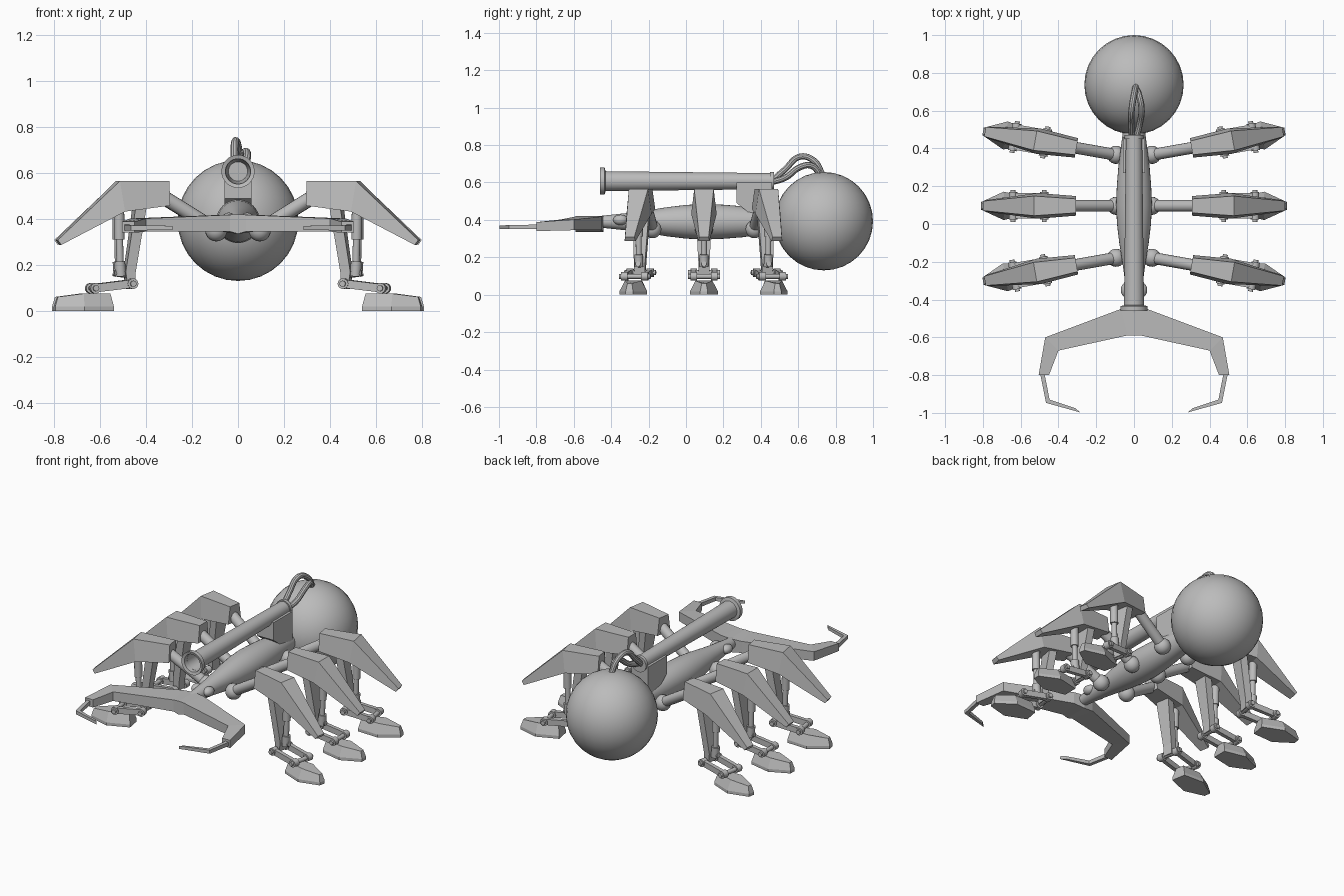
import bpy, bmesh, math
from mathutils import Matrix, Vector

if "Cube" in bpy.data.objects:
    bpy.data.objects.remove(bpy.data.objects["Cube"])

GREY = (0.5, 0.5, 0.5, 1)
mat = bpy.data.materials.new("plain grey")
mat.use_nodes = True
mat.diffuse_color = GREY
mat.node_tree.nodes["Principled BSDF"].inputs["Base Color"].default_value = GREY


def finish(name, bm, mirror=False, matrix=None, smooth=True):
    if matrix:
        bm.transform(matrix)
    bmesh.ops.recalc_face_normals(bm, faces=bm.faces)
    me = bpy.data.meshes.new(name)
    bm.to_mesh(me)
    bm.free()
    me.materials.append(mat)
    if smooth:
        me.shade_smooth()
        me.set_sharp_from_angle(angle=math.radians(35))
    ob = bpy.data.objects.new(name, me)
    bpy.context.collection.objects.link(ob)
    if mirror:
        ob.modifiers.new("Mirror", 'MIRROR')
    return ob


def loft(bm, sections, cap_start=True):
    """Skin rings of equal point count and cap the ends."""
    rings = [[bm.verts.new(p) for p in s] for s in sections]
    n = len(rings[0])
    for a, b in zip(rings, rings[1:]):
        for i in range(n):
            j = (i + 1) % n
            bm.faces.new((a[i], a[j], b[j], b[i]))
    if cap_start:
        bm.faces.new(rings[0])
    bm.faces.new(rings[-1])


def rod(bm, p, q, r1, r2=None, seg=16):
    p, q = Vector(p), Vector(q)
    d = q - p
    m = Matrix.Translation((p + q) / 2) @ d.to_track_quat('Z', 'Y').to_matrix().to_4x4()
    bmesh.ops.create_cone(bm, cap_ends=True, segments=seg, radius1=r1,
                          radius2=r1 if r2 is None else r2, depth=d.length, matrix=m)


def ball(bm, centre, scale, seg=32):
    m = Matrix.Translation(centre) @ Matrix.Diagonal((*scale, 1))
    bmesh.ops.create_uvsphere(bm, u_segments=seg, v_segments=seg // 2, radius=1, matrix=m)


def lathe(name, profile, z, seg=32):
    """Turn (y, radius) points about a lengthwise axis at height z."""
    bm = bmesh.new()
    loft(bm, [[(r * math.cos(2 * math.pi * k / seg), y, z + r * math.sin(2 * math.pi * k / seg))
               for k in range(seg)] for y, r in profile])
    return finish(name, bm)


# Rear sphere and spindle body
bm = bmesh.new()
ball(bm, (0, 0.737, 0.393), (0.263,) * 3)
finish("abdomen", bm)
lathe("body", [(-0.47, 0.03), (-0.3, 0.048), (-0.2, 0.062), (-0.1, 0.078), (0, 0.09),
               (0.1, 0.095), (0.2, 0.091), (0.3, 0.083), (0.4, 0.07), (0.52, 0.055)], 0.39)

# Eyes
bm = bmesh.new()
ball(bm, (0.04, -0.35, 0.4), (0.03, 0.04, 0.028), 16)
finish("eyes", bm, mirror=True)

# Hollow barrel and its mount
lathe("cannon", [(-0.25, 0.042), (-0.455, 0.055), (-0.46, 0.072), (-0.435, 0.072), (-0.43, 0.053),
                 (0.45, 0.043), (0.45, 0.05), (0.47, 0.05), (0.47, 0.01)], 0.607)
bm = bmesh.new()
loft(bm, [[(x, 0.27, 0.6), (x, 0.46, 0.6), (x, 0.46, 0.42), (x, 0.36, 0.42), (x, 0.27, 0.49)]
          for x in (-0.058, 0.058)])
finish("cannon_mount", bm, smooth=False)

# Hoses from barrel to sphere
for name, pts in (("tall_hose", [(-0.01, 0.45, 0.6), (-0.015, 0.53, 0.67), (-0.012, 0.61, 0.738),
                                 (0, 0.685, 0.715), (0.01, 0.73, 0.64)]),
                  ("short_hose", [(0.01, 0.45, 0.6), (0.03, 0.53, 0.625), (0.04, 0.61, 0.682),
                                  (0.03, 0.67, 0.69), (0.01, 0.72, 0.64)])):
    cu = bpy.data.curves.new(name, 'CURVE')
    cu.dimensions = '3D'
    cu.bevel_depth = 0.017
    cu.bevel_resolution = 3
    cu.resolution_u = 6
    sp = cu.splines.new('BEZIER')
    sp.bezier_points.add(len(pts) - 1)
    for bp, p in zip(sp.bezier_points, pts):
        bp.co = p
        bp.handle_left_type = bp.handle_right_type = 'AUTO'
    tmp = bpy.data.objects.new(name + "_path", cu)
    bpy.context.collection.objects.link(tmp)
    bm = bmesh.new()
    bm.from_mesh(bpy.data.meshes.new_from_object(tmp))
    bpy.data.objects.remove(tmp)
    finish(name, bm)


# Jaws: strips given as (rear or outer point, front or inner point, low z, high z)
def strip(name, rows, cap_start):
    bm = bmesh.new()
    loft(bm, [[(*a, lo), (*b, lo), (*b, hi), (*a, hi)] for a, b, lo, hi in rows], cap_start)
    finish(name, bm, mirror=True, smooth=False)


strip("jaws", [((0, -0.44), (0, -0.59), 0.335, 0.42),
               ((0.07, -0.45), (0.035, -0.59), 0.345, 0.418),
               ((0.47, -0.6), (0.4, -0.67), 0.345, 0.402),
               ((0.505, -0.8), (0.45, -0.8), 0.34, 0.388)], False)
strip("jaw_tips", [((0.497, -0.79), (0.474, -0.79), 0.35, 0.375),
                   ((0.466, -0.947), (0.447, -0.93), 0.35, 0.372),
                   ((0.286, -0.997), (0.31, -0.975), 0.352, 0.37)], True)


def leg(label, y, angle):
    place = (Matrix.Translation((0.09, y, 0)) @ Matrix.Rotation(math.radians(angle), 4, 'Z')
             @ Matrix.Translation((-0.09, 0, 0)))

    def done(part, bm, smooth=True):
        finish(label + "_" + part, bm, True, place, smooth)

    # Hip joint and thigh
    bm = bmesh.new()
    ball(bm, (0.095, 0, 0.35), (0.048,) * 3, 20)
    rod(bm, (0.1, 0, 0.355), (0.36, 0, 0.515), 0.031)
    done("thigh", bm)

    # Armour cover: (top x, top z, low x, low z, top half width, low half width)
    bm = bmesh.new()
    loft(bm, [[(tx, -tw, tz), (tx, tw, tz), (lx, lw, lz), (lx, -lw, lz)]
              for tx, tz, lx, lz, tw, lw in ((0.308, 0.565, 0.308, 0.458, 0.037, 0.052),
                                             (0.53, 0.565, 0.51, 0.432, 0.052, 0.068),
                                             (0.8, 0.308, 0.785, 0.287, 0.025, 0.03))])
    done("armour", bm, False)

    # Tapered shin
    bm = bmesh.new()
    loft(bm, [[(x - h, -w, z), (x + h, -w, z), (x + h, w, z), (x - h, w, z)]
              for x, z, h, w in ((0.433, 0.46, 0.024, 0.045), (0.478, 0.17, 0.022, 0.03),
                                 (0.475, 0.11, 0.016, 0.028))])
    done("shin", bm, False)

    # Piston with its lower bracket
    bm = bmesh.new()
    rod(bm, (0.525, 0, 0.45), (0.523, 0, 0.31), 0.023)
    rod(bm, (0.523, 0, 0.32), (0.52, 0, 0.2), 0.016)
    rod(bm, (0.522, 0, 0.215), (0.517, 0, 0.15), 0.024)
    rod(bm, (0.545, 0, 0.165), (0.475, 0, 0.155), 0.014)
    done("piston", bm)

    # Paired ankle links on two axles
    bm = bmesh.new()
    for s in (-1, 1):
        v, w = 0.055 * s, 0.012
        loft(bm, [[(x, v - w, z - 0.018), (x, v + w, z - 0.018), (x, v + w, z + 0.018),
                   (x, v - w, z + 0.018)] for x, z in ((0.475, 0.118), (0.64, 0.098))])
        for x, z in ((0.475, 0.118), (0.64, 0.098)):
            rod(bm, (x, v - 0.018, z), (x, v + 0.018, z), 0.023)
    for x, z in ((0.475, 0.118), (0.64, 0.098)):
        rod(bm, (x, -0.085, z), (x, 0.085, z), 0.013)
    done("ankle", bm)

    # Foot: pointed sole outline, drawn in towards the top
    sole = [(0.555, -0.045), (0.69, -0.075), (0.81, -0.02),
            (0.81, 0.02), (0.69, 0.075), (0.555, 0.045)]
    bm = bmesh.new()
    loft(bm, [[(x, v, 0) for x, v in sole], [(x, v, 0.018) for x, v in sole],
              [(0.68 + (x - 0.68) * 0.9, v * 0.6, 0.075 - max(0, x - 0.69) * 0.12)
               for x, v in sole]])
    done("foot", bm, False)


for label, y, angle in (("front_leg", -0.178, -10), ("middle_leg", 0.096, 0),
                        ("rear_leg", 0.365, 10)):
    leg(label, y, angle)
